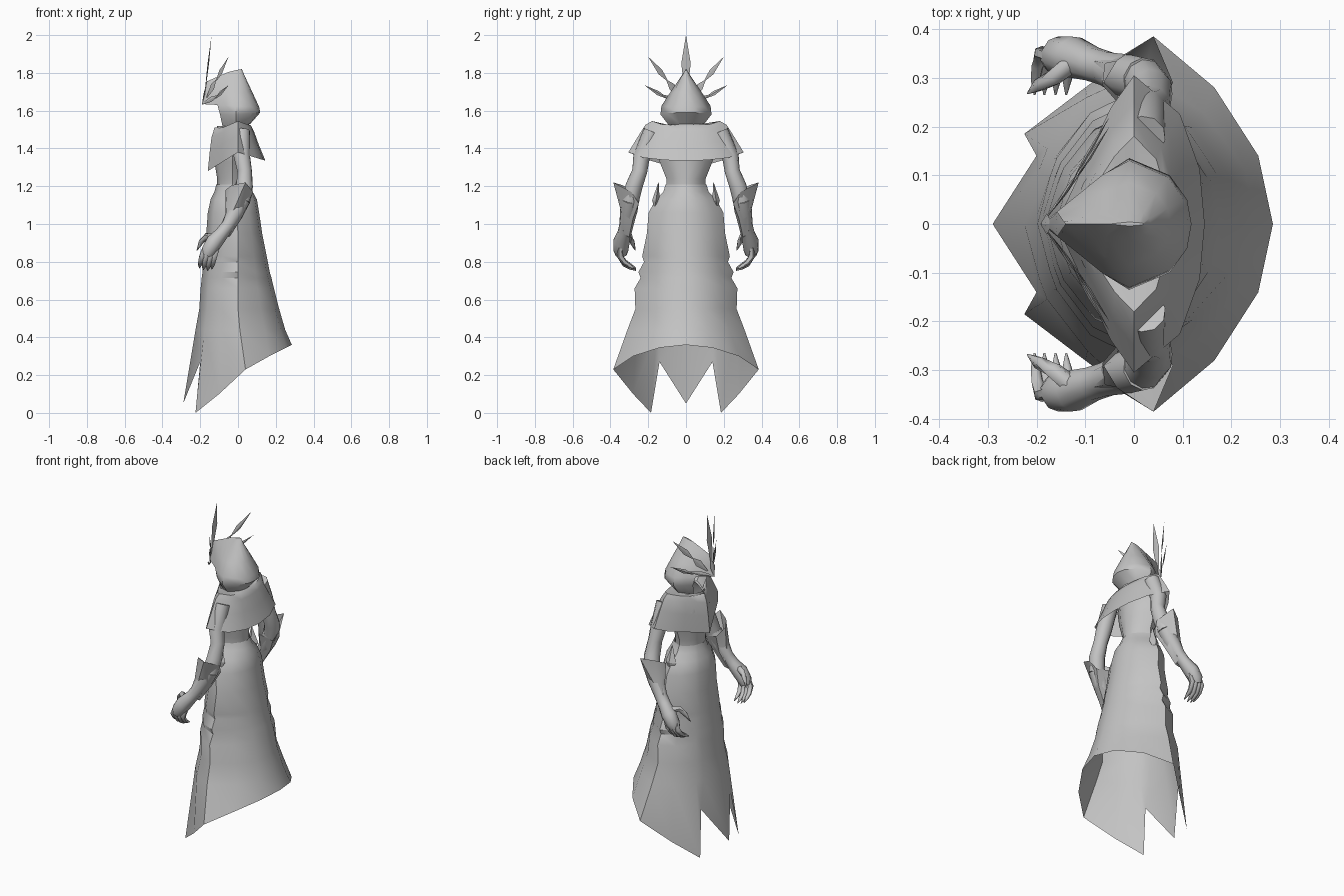
import bpy, bmesh, math
from mathutils import Vector

if "Cube" in bpy.data.objects:
    bpy.data.objects.remove(bpy.data.objects["Cube"])

cloth = bpy.data.materials.new("plain_grey")
cloth.diffuse_color = (0.55, 0.55, 0.55, 1)
cloth.use_nodes = True
cloth.node_tree.nodes["Principled BSDF"].inputs["Base Color"].default_value = cloth.diffuse_color


def make(name, rings, caps=(False, False), keep=None, angle=45):
    """Skin closed rings of equal length into one smooth-shaded object."""
    bm = bmesh.new()
    loops = [[bm.verts.new(p) for p in r] for r in rings]
    for a, b in zip(loops, loops[1:]):
        n = len(a)
        for i in range(n):
            j = (i + 1) % n
            mid = sum((v.co for v in (a[i], a[j], b[j], b[i])), Vector()) / 4
            if keep is None or keep(mid):
                bm.faces.new((a[i], a[j], b[j], b[i]))
    for flag, loop in zip(caps, (loops[0], loops[-1])):
        if flag:
            bm.faces.new(loop)
    bmesh.ops.remove_doubles(bm, verts=bm.verts, dist=0.0002)
    bmesh.ops.recalc_face_normals(bm, faces=bm.faces)
    me = bpy.data.meshes.new(name)
    bm.to_mesh(me)
    bm.free()
    me.materials.append(cloth)
    ob = bpy.data.objects.new(name, me)
    bpy.context.collection.objects.link(ob)
    bpy.ops.object.select_all(action='DESELECT')
    ob.select_set(True)
    bpy.context.view_layer.objects.active = ob
    bpy.ops.object.shade_smooth_by_angle(angle=math.radians(angle))
    return ob


# Half sections: (forward/back fraction, side fraction), back to front
ROUND = [(1, 0), (.9, .37), (.55, .74), (0, 1), (-.45, .84), (-.8, .5), (-.87, .36), (-1, 0)]
POINTED = [(1, 0), (.93, .37), (.65, .74), (0, 1), (-.3, .78), (-.55, .5), (-.8, .22), (-1, 0)]


def mirror(half):
    return half + [(x, -y, z) for x, y, z in half[-2:0:-1]]


def section(shape, xc, xf, xb, w, zf, zs, zb):
    """Ring with front, side and back reach plus front, side and back height."""
    half = []
    for u, v in shape:
        x = xc + (u * (xb - xc) if u > 0 else -u * (xf - xc))
        z = zs + abs(u) * ((zb if u > 0 else zf) - zs)
        half.append((x, v * w, z))
    return mirror(half)


def tube(name, path, sides=8, s=1):
    """Tapered limb through (x, y, z, radius) points, s mirrors it."""
    pts = [Vector((x, y * s, z)) for x, y, z, r in path]
    rings = []
    for i, p in enumerate(pts):
        d = (pts[min(i + 1, len(pts) - 1)] - pts[max(i - 1, 0)]).normalized()
        a = d.cross(Vector((1, 0, 0.3))).normalized()
        b = d.cross(a)
        rings.append([p + path[i][3] * (a * math.cos(t) + b * math.sin(t))
                      for t in (k * math.tau / sides for k in range(sides))])
    return make(name, rings, (True, True), angle=60)


def blade(name, base, tip, width, facing, wide=0.6, thick=0.004):
    """Flat pointed spike, widest at the given fraction of its length."""
    base, tip = Vector(base), Vector(tip)
    d = (tip - base).normalized()
    side = d.cross(Vector(facing)).normalized()
    nrm = side.cross(d)
    rings = []
    for f, k in ((0, .2), (wide, 1), (1, .01)):
        c = base.lerp(tip, f)
        rings.append([c + side * width * k, c + nrm * thick * k,
                      c - side * width * k, c - nrm * thick * k])
    return make(name, rings, (True, True), angle=20)


# Robe: waist down to a ragged hem, with folds on the sides
rows = [(-.03, -.115, .06, .108, 1.21), (-.025, -.125, .078, .12, 1.17),
        (-.02, -.145, .10, .16, 1.13), (-.01, -.16, .112, .198, 1.06),
        (0, -.168, .128, .207, .95), (0, -.18, .152, .232, .83)]
folds = [(0, -.183, .158, .222, .80), (0, -.188, .168, .252, .745),
         (0, -.192, .177, .24, .715), (0, -.198, .19, .272, .66),
         (0, -.205, .218, .268, .55), (.01, -.225, .25, .31, .44)]
robe = [section(ROUND, xc, xf, xb, w, z, z, z) for xc, xf, xb, w, z in rows + folds]
robe.append(mirror([(.285, 0, .36), (.255, .14, .345), (.165, .28, .30), (.04, .385, .23),
                    (-.1, .28, .10), (-.225, .185, 0), (-.2, .14, .27), (-.29, 0, .05)]))
make("robe", robe, angle=40)

# Torso under the mantle
make("torso", [section(ROUND, -.03, xf, xb, w, z, z, z) for xf, xb, w, z in (
    (-.11, .055, .105, 1.19), (-.11, .055, .104, 1.24), (-.125, .06, .14, 1.33),
    (-.125, .06, .16, 1.42), (-.11, .05, .08, 1.52))])

# Shoulder mantle
make("mantle", [section(POINTED, 0, *r) for r in (
    (-.125, .055, .08, 1.51, 1.52, 1.53), (-.13, .07, .18, 1.49, 1.545, 1.52),
    (-.14, .085, .215, 1.46, 1.525, 1.49), (-.15, .11, .25, 1.38, 1.47, 1.42),
    (-.16, .145, .305, 1.28, 1.38, 1.335))])

# Hood, open below the peak at the front
make("hood", [section(POINTED, -.01, *r) for r in (
    (-.05, .02, .004, 1.805, 1.815, 1.82), (-.165, .035, .03, 1.755, 1.775, 1.785),
    (-.178, .075, .085, 1.69, 1.695, 1.70), (-.19, .112, .13, 1.635, 1.625, 1.62),
    (-.165, .118, .135, 1.58, 1.58, 1.59), (-.14, .065, .085, 1.515, 1.515, 1.53))],
    caps=(True, False), keep=lambda m: m.z > 1.63 or m.x > -.1)

# Crown spikes
blade("crown_centre_spike", (-.178, 0, 1.67), (-.14, 0, 2.0), .025, (-1, 0, 0), .55)
blade("crown_peak", (-.17, 0, 1.73), (-.192, 0, 1.625), .022, (-1, 0, 0), .4)
for s, tag in ((1, "left"), (-1, "right")):
    out = (-.85, s * .5, 0)
    blade(f"{tag}_crown_gem", (-.165, s * .03, 1.67), (-.115, s * .105, 1.765), .02, out, .6)
    blade(f"{tag}_crown_upper_spike", (-.115, s * .10, 1.76), (-.05, s * .2, 1.885), .016, out, .35)
    blade(f"{tag}_crown_band", (-.19, 0, 1.635), (-.095, s * .125, 1.685), .014, out, .5)
    blade(f"{tag}_crown_lower_spike", (-.12, s * .1, 1.665), (-.05, s * .22, 1.735), .012, out, .4)

    # Hip point on the robe
    blade(f"{tag}_hip_point", (-.01, s * .165, 1.08), (-.01, s * .145, 1.225), .035,
          (0, s, 0), .3, .02)

    # Upper arm, forearm and palm
    tube(f"{tag}_upper_arm", [(.02, .18, 1.49, .045), (.02, .235, 1.36, .045),
                              (.035, .245, 1.28, .04), (.035, .275, 1.2, .045),
                              (.02, .295, 1.12, .045)], 10, s)
    tube(f"{tag}_forearm_and_palm", [(.02, .295, 1.13, .047), (-.01, .303, 1.07, .046),
                                     (-.055, .318, .99, .036), (-.085, .328, .95, .036),
                                     (-.125, .342, .905, .044), (-.155, .345, .86, .04),
                                     (-.165, .342, .835, .03)], 10, s)

    # Flared cuff with a raised outer point
    rim = [(.04, .385, 1.22), (.08, .29, 1.17), (.06, .25, 1.11),
           (-.03, .245, 1.13), (-.065, .285, 1.18), (-.035, .335, 1.205)]
    low = [(-.025, .345, 1.07), (.025, .325, 1.05), (.02, .28, 1.03),
           (-.035, .268, 1.03), (-.065, .295, 1.05), (-.06, .33, 1.07)]
    wrist = [(-.07 + (x + .02) * .6, .32 + (y - .306) * .7, z - .1) for x, y, z in low]
    make(f"{tag}_cuff", [[(x, y * s, z) for x, y, z in r] for r in (rim, low, wrist)], angle=40)

    # Curled fingers and thumb
    for i, x in enumerate((-.19, -.17, -.147, -.125)):
        drop = (.01, .0, -.004, .004)[i]
        tube(f"{tag}_finger_{i + 1}", [(x + .015, .347, .875, .015), (x, .35, .83, .016),
                                       (x - .008, .325, .79 + drop, .013),
                                       (x - .012, .295, .772 + drop, .01),
                                       (x - .014, .265, .757 + drop, .002)], 6, s)
    tube(f"{tag}_thumb", [(-.12, .335, .93, .02), (-.165, .30, .935, .018),
                          (-.195, .285, .905, .014), (-.218, .268, .86, .002)], 6, s)
